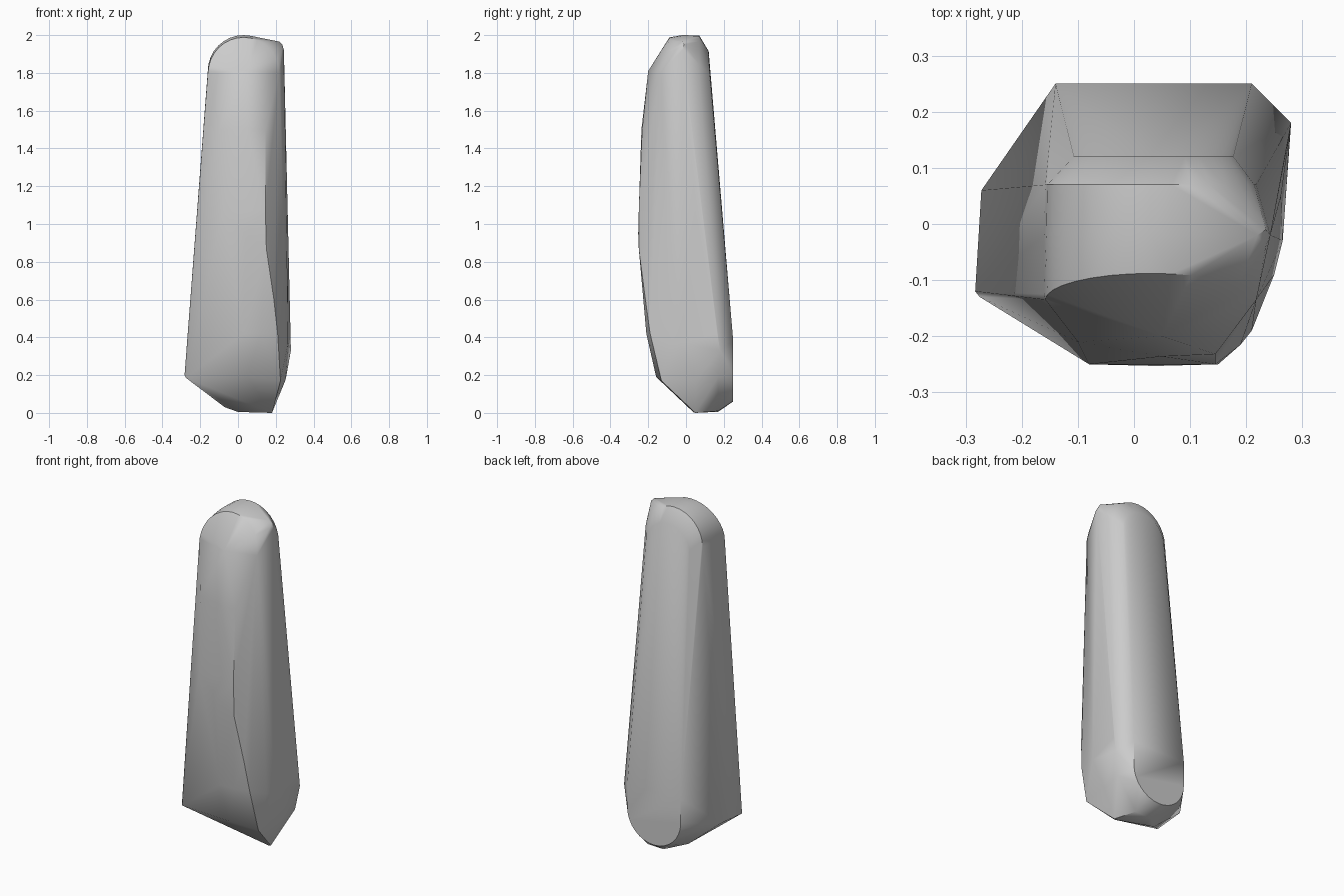
import bpy
import bmesh
import math

cube = bpy.data.objects.get("Cube")
if cube:
    bpy.data.objects.remove(cube, do_unlink=True)


def arc(cx, y, cz, r, a0, a1, steps=16):
    """Points on an arc in a plane facing the front."""
    angles = [math.radians(a0 + (a1 - a0) * i / steps) for i in range(steps + 1)]
    return [(cx + r * math.cos(a), y, cz + r * math.sin(a)) for a in angles]


# Flat back panel: rounded at both ends
points = arc(0.035, 0.12, 1.77, 0.145, 0, 180)
points += arc(0.035, 0.25, 0.235, 0.175, 180, 360)
points += [(-0.14, 0.25, 0.38), (0.21, 0.25, 0.38)]

# Rounded crown, from its back rim to its front rim
points += arc(0.03, 0.07, 1.81, 0.188, 0, 180)
points += arc(0.03, -0.02, 1.81, 0.19, 0, 180)
points += [(x, -0.085 - 0.05 * (1 - (z - 1.8) / 0.2), z)
           for x, y, z in arc(0.03, 0, 1.8, 0.188, 0, 180)]
# Blunt shoulder on one side of the crown
points += [(0.22, -0.02, 1.965), (0.235, -0.01, 1.95),
           (0.243, -0.02, 1.92), (0.235, -0.04, 1.93)]

# Side with the long bulge
points += [(0.28, 0.18, 0.33), (0.278, 0.165, 0.42), (0.265, -0.03, 0.37),
           (0.25, -0.09, 0.38), (0.21, -0.19, 0.42), (0.25, 0.05, 0.17),
           (0.255, 0.17, 0.19), (0.262, 0.05, 1.1)]

# Opposite flat side
points += [(-0.283, -0.12, 0.2), (-0.275, -0.13, 0.185), (-0.272, 0.06, 0.2),
           (-0.16, -0.125, 1.8), (-0.155, 0.065, 1.8)]

# Bowed front
points += [(-0.08, -0.25, 1.07), (0.145, -0.25, 1.07), (0.15, -0.25, 0.87),
           (0.04, -0.253, 0.95), (-0.1, -0.21, 1.5), (0.05, -0.236, 1.5),
           (0.145, -0.232, 1.5), (0.05, -0.2, 1.81), (0.19, -0.215, 0.6),
           (0.03, -0.21, 0.42), (0.12, -0.21, 0.42)]

# Wedge-shaped foot
points += [(0.05, -0.158, 0.19), (0.225, -0.13, 0.17), (0.18, 0.05, 0.0),
           (0.17, 0.04, 0.003), (0.0, 0.1, 0.005), (-0.07, 0.08, 0.03),
           (0.03, 0.17, 0.006), (0.13, 0.17, 0.01)]

bm = bmesh.new()
for p in points:
    bm.verts.new(p)
hull = bmesh.ops.convex_hull(bm, input=bm.verts)
loose = {g for g in hull["geom_interior"] + hull["geom_unused"]
         if isinstance(g, bmesh.types.BMVert)}
bmesh.ops.delete(bm, geom=list(loose), context='VERTS')
bmesh.ops.remove_doubles(bm, verts=bm.verts, dist=0.004)
bmesh.ops.recalc_face_normals(bm, faces=bm.faces)
mesh = bpy.data.meshes.new("stone")
bm.to_mesh(mesh)
bm.free()
stone = bpy.data.objects.new("stone", mesh)
bpy.context.collection.objects.link(stone)

# Plain grey stone colour
grey = bpy.data.materials.new("stone_grey")
grey.use_nodes = True
colour = (0.6, 0.6, 0.6, 1)
grey.diffuse_color = colour
grey.node_tree.nodes["Principled BSDF"].inputs["Base Color"].default_value = colour
mesh.materials.append(grey)

bpy.context.view_layer.objects.active = stone
stone.select_set(True)
bpy.ops.object.shade_smooth_by_angle(angle=math.radians(35))
